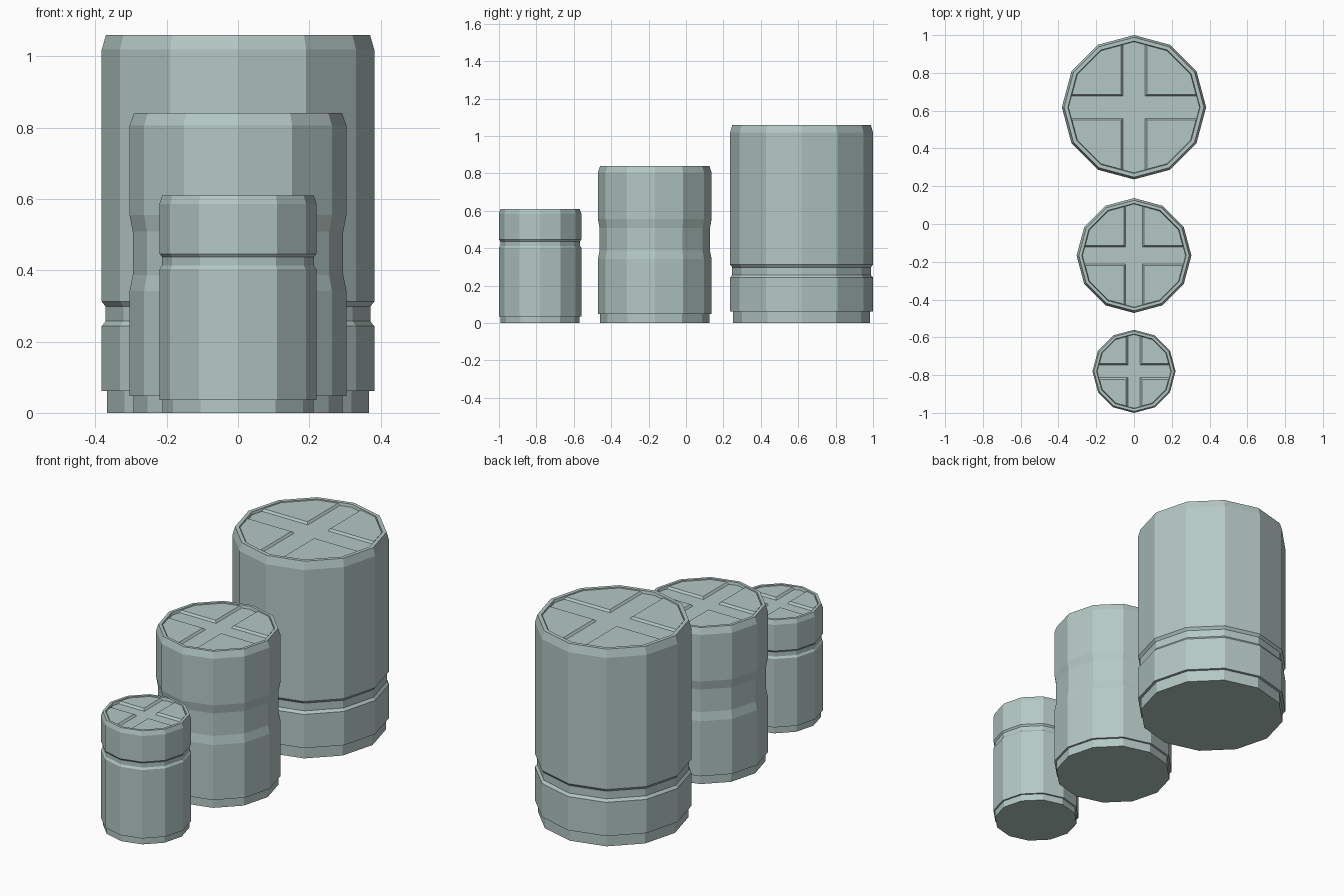
import bpy, bmesh
from math import sin, cos, tau
from mathutils import Vector

if "Cube" in bpy.data.objects:
    bpy.data.objects.remove(bpy.data.objects["Cube"])

SIDES = 12
COLOUR = (0.456, 0.578, 0.552, 1)

mat = bpy.data.materials.new("pale grey green")
mat.use_nodes = True
mat.diffuse_color = COLOUR
bsdf = mat.node_tree.nodes["Principled BSDF"]
bsdf.inputs["Base Color"].default_value = COLOUR
bsdf.inputs["Roughness"].default_value = 0.8


def add_ring(bm, r, z):
    return [bm.verts.new((r * cos(tau * i / SIDES), r * sin(tau * i / SIDES), z))
            for i in range(SIDES)]


def lathe(bm, profile):
    """Closed solid from (radius, height) pairs, capped at both ends."""
    rings = [add_ring(bm, r, z) for r, z in profile]
    bm.faces.new(rings[0][::-1])
    bm.faces.new(rings[-1])
    for a, b in zip(rings, rings[1:]):
        for i in range(SIDES):
            j = (i + 1) % SIDES
            bm.faces.new((a[i], a[j], b[j], b[i]))


def finish(bm, name, y):
    bmesh.ops.recalc_face_normals(bm, faces=bm.faces[:])
    mesh = bpy.data.meshes.new(name)
    bm.to_mesh(mesh)
    bm.free()
    mesh.materials.append(mat)
    obj = bpy.data.objects.new(name, mesh)
    obj.location.y = y
    bpy.context.collection.objects.link(obj)
    return obj


def barrel(size, y, r, height, foot, groove, inset, chamfer, rim, bar):
    """foot = (radius, height), groove = four heights, chamfer = (radius, height)."""
    floor, top = height - 0.015, height - 0.004
    g0, g1, g2, g3 = groove

    # Body with foot, groove, chamfered rim and sunken lid
    bm = bmesh.new()
    lathe(bm, [(foot[0], 0), foot, (r, foot[1]),
               (r, g0), (r - inset, g1), (r - inset, g2), (r, g3),
               (r, chamfer[1]), (chamfer[0], height),
               (rim, height), (rim - 0.003, floor)])
    body = finish(bm, size + "_barrel_body", y)

    # Four raised lid panels, leaving a sunken cross between them
    slope = 0.009 / (top - floor)
    for sx, side in ((1, "left"), (-1, "right")):
        for sy, end in ((-1, "front"), (1, "back")):
            bm = bmesh.new()
            lathe(bm, [(rim - 0.002, floor - 0.002), (rim - 0.004, top)])
            for axis in (Vector((sx, 0, 0)), Vector((0, sy, 0))):
                bmesh.ops.bisect_plane(
                    bm, geom=bm.verts[:] + bm.edges[:] + bm.faces[:],
                    plane_co=axis * bar + Vector((0, 0, floor)),
                    plane_no=Vector((0, 0, slope)) - axis, clear_outer=True)
                bmesh.ops.holes_fill(bm, edges=[e for e in bm.edges if e.is_boundary])
            panel = finish(bm, f"{size}_lid_panel_{end}_{side}", y)
            panel.parent = body
            panel.location.y = 0


barrel("large", 0.618, 0.382, 1.06, (0.367, 0.062),
       (0.243, 0.257, 0.298, 0.312), 0.011, (0.37, 1.018), 0.35, 0.059)
barrel("medium", -0.167, 0.304, 0.84, (0.293, 0.047),
       (0.342, 0.387, 0.508, 0.555), 0.009, (0.292, 0.805), 0.276, 0.045)
barrel("small", -0.78, 0.22, 0.61, (0.211, 0.036),
       (0.403, 0.413, 0.437, 0.446), 0.007, (0.212, 0.586), 0.198, 0.033)
